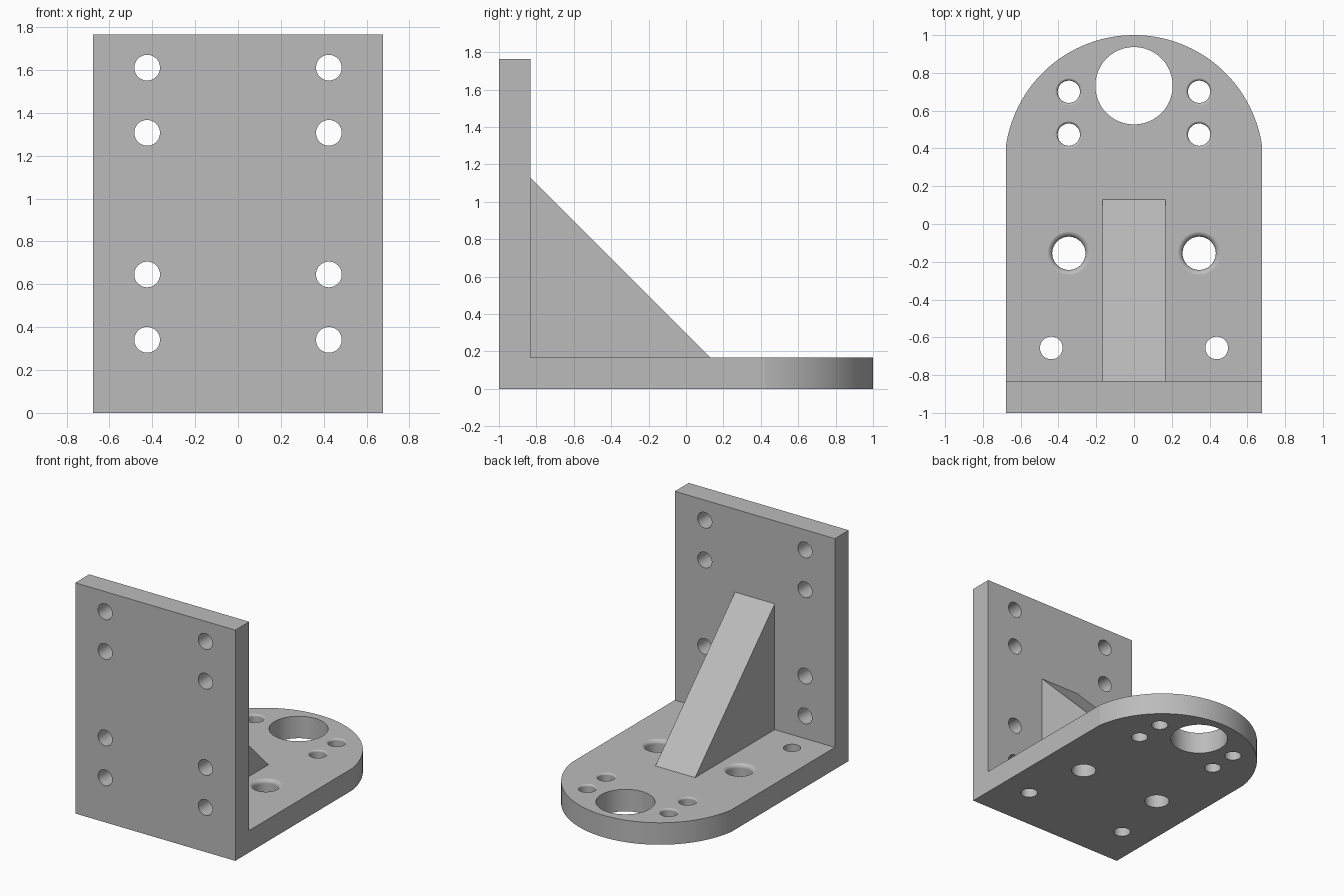
import bpy, bmesh, math
from mathutils import Matrix, Vector

cube = bpy.data.objects.get("Cube")
if cube:
    bpy.data.objects.remove(cube, do_unlink=True)

HALF_W = 0.677     # half width of the bracket
T = 0.168          # plate thickness
HEIGHT = 1.765
GUSSET = 0.962     # leg length of the triangular brace

metal = bpy.data.materials.new("light_grey_metal")
metal.use_nodes = True
grey = (0.5, 0.5, 0.5, 1)
metal.diffuse_color = grey
metal.node_tree.nodes["Principled BSDF"].inputs["Base Color"].default_value = grey


def make_object(name, bm):
    bmesh.ops.recalc_face_normals(bm, faces=bm.faces)
    mesh = bpy.data.meshes.new(name)
    bm.to_mesh(mesh)
    bm.free()
    mesh.materials.append(metal)
    obj = bpy.data.objects.new(name, mesh)
    bpy.context.collection.objects.link(obj)
    return obj


def prism(name, points, direction):
    """Extrude a closed outline along a direction."""
    bm = bmesh.new()
    face = bm.faces.new([bm.verts.new(p) for p in points])
    side = bmesh.ops.extrude_face_region(bm, geom=[face])["geom"]
    verts = [v for v in side if isinstance(v, bmesh.types.BMVert)]
    bmesh.ops.translate(bm, verts=verts, vec=direction)
    return make_object(name, bm)


def add_drill(bm, matrix, radius, fillet=0):
    """Lathed drill along local z, flaring out at the top of the plate."""
    profile = [(0, -0.1), (radius, -0.1)]
    if fillet:
        for i in range(7):
            a = math.pi / 2 * i / 6
            profile.append((radius + fillet * (1 - math.cos(a)),
                            T + 0.0005 - fillet * (1 - math.sin(a))))
    profile += [(profile[-1][0], T + 0.1), (0, T + 0.1)]
    part = bmesh.new()
    verts = [part.verts.new((r, 0, z)) for r, z in profile]
    edges = [part.edges.new(pair) for pair in zip(verts, verts[1:])]
    bmesh.ops.spin(part, geom=verts + edges, cent=(0, 0, 0), axis=(0, 0, 1),
                   angle=math.tau, steps=48)
    bmesh.ops.remove_doubles(part, verts=part.verts, dist=1e-5)
    bmesh.ops.transform(part, matrix=matrix, verts=part.verts)
    temp = bpy.data.meshes.new("drill")
    part.to_mesh(temp)
    part.free()
    bm.from_mesh(temp)
    bpy.data.meshes.remove(temp)


def apply_boolean(obj, tool, operation):
    mod = obj.modifiers.new(operation.title(), 'BOOLEAN')
    mod.object, mod.operation, mod.solver = tool, operation, 'EXACT'
    with bpy.context.temp_override(object=obj, active_object=obj):
        bpy.ops.object.modifier_apply(modifier=mod.name)
    bpy.data.objects.remove(tool, do_unlink=True)


# Wall and base as a single L-shaped body
corner = T - 1
outline = [(-1, 0), (1.1, 0), (1.1, T), (corner, T), (corner, HEIGHT), (-1, HEIGHT)]
body = prism("bracket_body", [(-HALF_W, y, z) for y, z in outline], (2 * HALF_W, 0, 0))

# Round the free end of the base
R = 0.685
arch = [(R * math.cos(math.pi * i / 96), 1 - R + R * math.sin(math.pi * i / 96), -0.1)
        for i in range(97)]
arch += [(-R, -1.2, -0.1), (R, -1.2, -0.1)]
apply_boolean(body, prism("arch_tool", arch, (0, 0, 2.2)), 'INTERSECT')

# Drill the base and wall holes
drills = bmesh.new()
add_drill(drills, Matrix.Translation((0, 0.732, 0)), 0.205)
for side in (-1, 1):
    for x, y, radius, fillet in ((0.345, 0.7, 0.059, 0.015), (0.345, 0.473, 0.059, 0.015),
                                 (0.345, -0.155, 0.088, 0.03), (0.438, -0.656, 0.06, 0)):
        add_drill(drills, Matrix.Translation((side * x, y, 0)), radius, fillet)
    for z in (0.341, 0.646, 1.307, 1.611):
        turn = Matrix.Rotation(-math.pi / 2, 4, 'X')
        add_drill(drills, Matrix.Translation((side * 0.424, -1, z)) @ turn, 0.06)
apply_boolean(body, make_object("drill_tool", drills), 'DIFFERENCE')

# Triangular brace between wall and base
triangle = [(corner, T), (corner + GUSSET, T), (corner, T + GUSSET)]
prism("gusset", [(-T, y, z) for y, z in triangle], (2 * T, 0, 0))

# Smooth the curved walls, keep the plates flat
bpy.ops.object.select_all(action='DESELECT')
body.select_set(True)
bpy.context.view_layer.objects.active = body
bpy.ops.object.shade_smooth_by_angle(angle=math.radians(30))
weighted = body.modifiers.new("Flat plates", 'WEIGHTED_NORMAL')
weighted.keep_sharp = True
